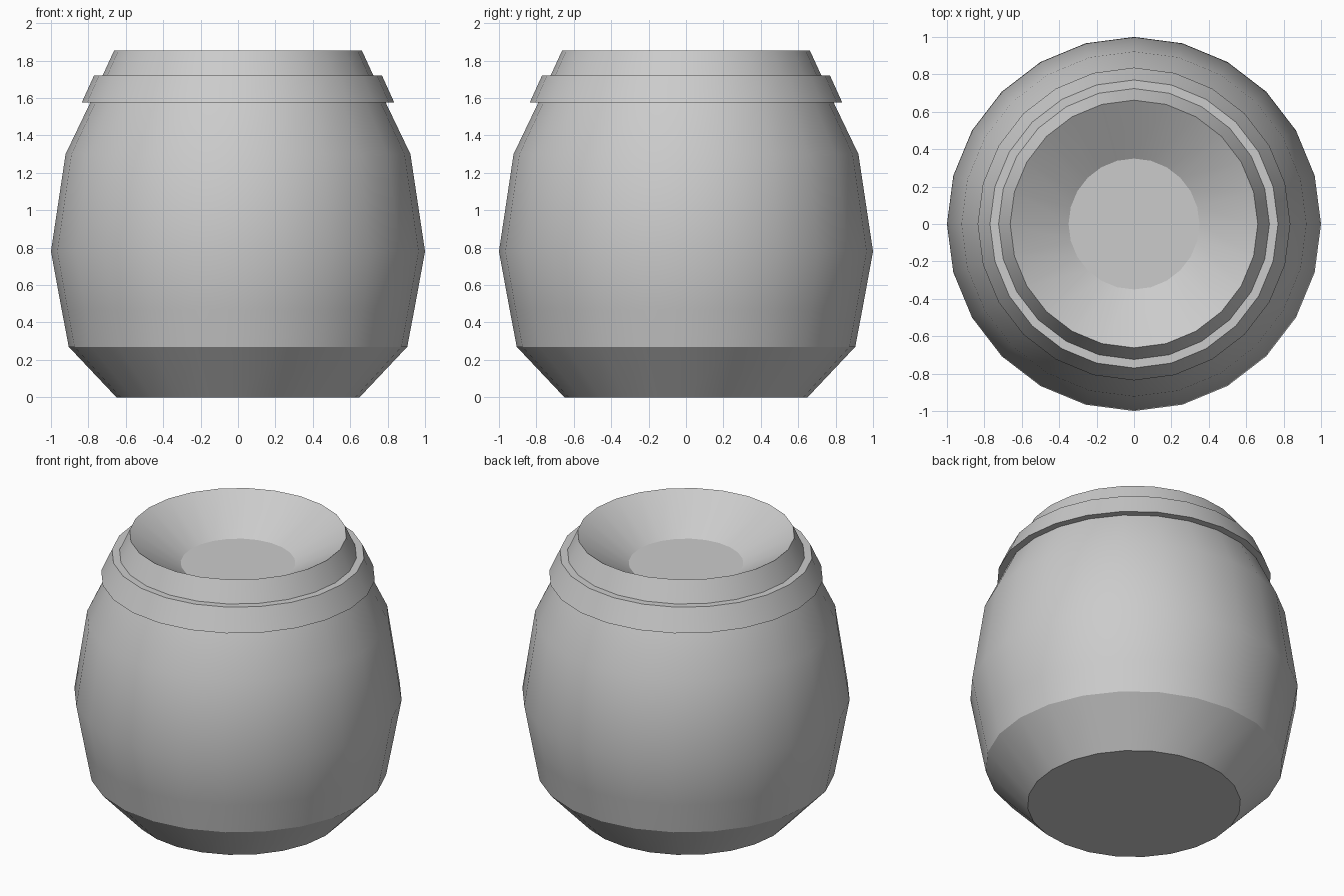
import bpy, bmesh, math

SEGMENTS = 24

cube = bpy.data.objects.get("Cube")
if cube:
    bpy.data.objects.remove(cube, do_unlink=True)

clay = bpy.data.materials.new("grey_clay")
clay.use_nodes = True
GREY = (0.6, 0.6, 0.6, 1)
clay.diffuse_color = GREY
clay.node_tree.nodes["Principled BSDF"].inputs["Base Color"].default_value = GREY


def lathe(name, profile, capped=False):
    """Spin a (radius, height) profile around z, optionally closing both ends."""
    bm = bmesh.new()
    rings = []
    for r, z in profile:
        angles = [math.tau * k / SEGMENTS for k in range(SEGMENTS)]
        rings.append([bm.verts.new((r * math.cos(a), r * math.sin(a), z)) for a in angles])
    for low, high in zip(rings, rings[1:]):
        for k in range(SEGMENTS):
            n = (k + 1) % SEGMENTS
            bm.faces.new((low[k], low[n], high[n], high[k]))
    if capped:
        bm.faces.new(rings[0][::-1])
        bm.faces.new(rings[-1])
    mesh = bpy.data.meshes.new(name)
    bm.to_mesh(mesh)
    bm.free()
    mesh.materials.append(clay)
    obj = bpy.data.objects.new(name, mesh)
    bpy.context.collection.objects.link(obj)
    bpy.ops.object.select_all(action="DESELECT")
    obj.select_set(True)
    bpy.context.view_layer.objects.active = obj
    bpy.ops.object.shade_smooth_by_angle(angle=math.radians(30))
    return obj


# Pot wall, rim and the sloping bowl sunk into the top
lathe("pot_body", [
    (0.65, 0), (0.905, 0.27), (0.943, 0.47), (1.0, 0.78), (0.922, 1.3),
    (0.79, 1.575), (0.724, 1.72), (0.662, 1.855), (0.35, 1.66),
], capped=True)

# Raised band around the neck, with flat ledges above and below
lathe("neck_band", [(0.788, 1.575), (0.836, 1.575), (0.77, 1.72), (0.722, 1.72)])
